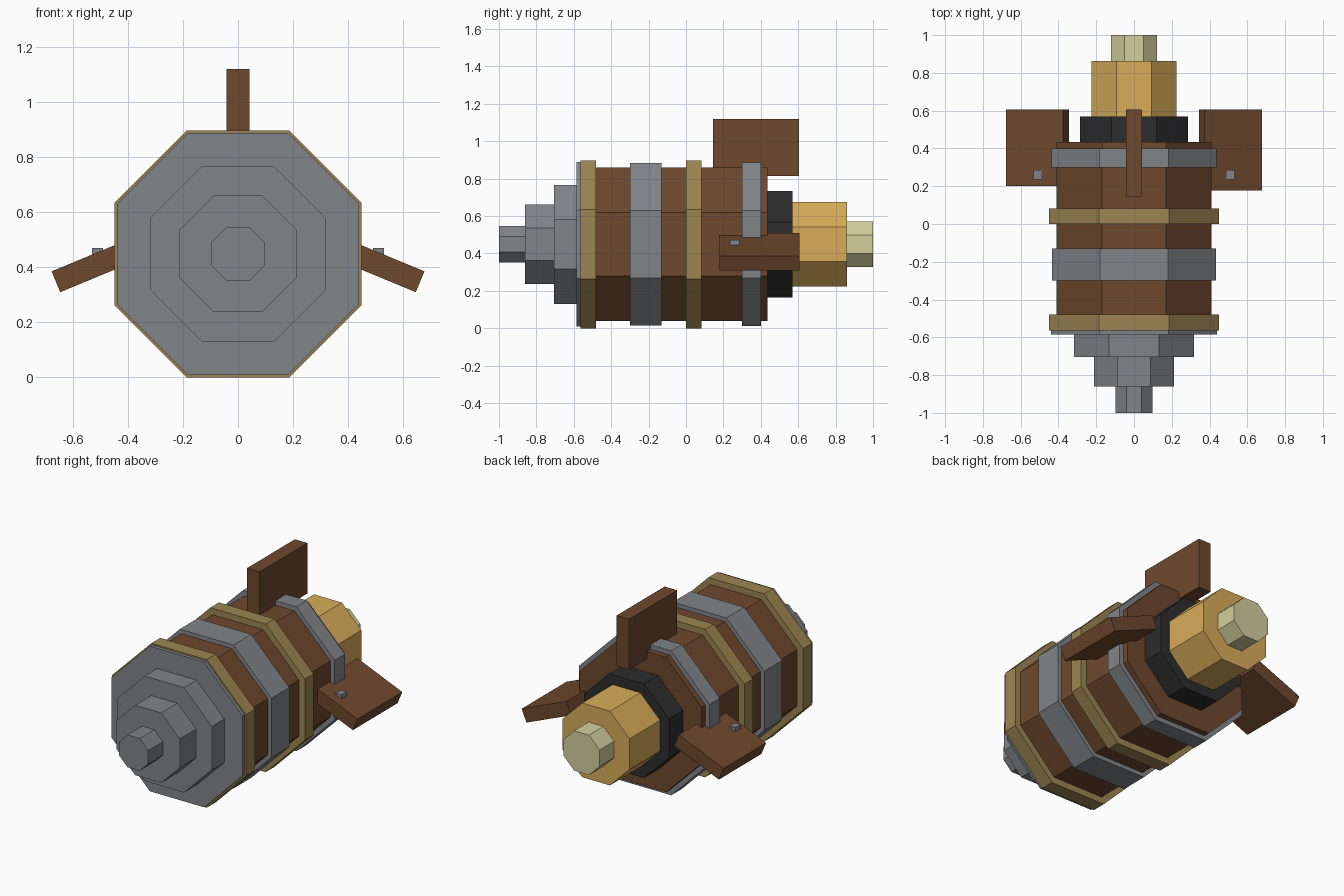
import bpy, math
from mathutils import Matrix, Vector

if "Cube" in bpy.data.objects:
    bpy.data.objects.remove(bpy.data.objects["Cube"])

CZ = 0.449  # height of the barrel axis


def material(name, r, g, b):
    lin = [((c / 255 + 0.055) / 1.055) ** 2.4 for c in (r, g, b)]
    m = bpy.data.materials.new(name)
    m.diffuse_color = (*lin, 1)
    m.use_nodes = True
    m.node_tree.nodes["Principled BSDF"].inputs["Base Color"].default_value = m.diffuse_color
    return m


wood = material("brown wood", 110, 72, 46)
steel = material("grey steel", 129, 133, 137)
brass = material("dull brass", 156, 133, 81)
black = material("black iron", 45, 45, 46)
orange = material("orange flame", 216, 172, 89)
pale = material("pale flame", 212, 208, 159)


def octagon(name, y0, y1, apothem, mat):
    """Eight-sided prism along y with a flat top."""
    bpy.ops.mesh.primitive_cylinder_add(
        vertices=8, radius=apothem / math.cos(math.pi / 8), depth=y1 - y0)
    ob = bpy.context.object
    ob.name = name
    ob.data.transform(Matrix.Rotation(math.pi / 2, 4, 'X')
                      @ Matrix.Rotation(math.pi / 8, 4, 'Z'))
    ob.location = (0, (y0 + y1) / 2, CZ)
    ob.data.materials.append(mat)
    return ob


def box(name, center, size, mat, tilt=0):
    bpy.ops.mesh.primitive_cube_add(size=1)
    ob = bpy.context.object
    ob.name = name
    ob.data.transform(Matrix.Diagonal(Vector((*size, 1))))
    ob.location = center
    ob.rotation_euler = (0, tilt, 0)
    ob.data.materials.append(mat)
    return ob


# Stepped nose, barrel, hoops and exhaust, front to back
for part in [
    ("nose_tip", -1.0, -0.86, 0.098, steel),
    ("nose_middle", -0.86, -0.705, 0.212, steel),
    ("nose_base", -0.705, -0.585, 0.318, steel),
    ("front_plate", -0.585, -0.52, 0.440, steel),
    ("front_brass_hoop", -0.565, -0.48, 0.449, brass),
    ("barrel", -0.50, 0.435, 0.41, wood),
    ("middle_steel_band", -0.30, -0.13, 0.435, steel),
    ("rear_brass_hoop", 0.0, 0.083, 0.449, brass),
    ("rear_steel_band", 0.30, 0.40, 0.438, steel),
    ("nozzle", 0.435, 0.57, 0.285, black),
    ("flame", 0.57, 0.862, 0.225, orange),
    ("flame_tip", 0.862, 1.0, 0.121, pale),
]:
    octagon(*part)

# Upright fin
box("top_fin", (0, 0.375, 0.967), (0.084, 0.46, 0.306), wood)

# Drooping side fins with a small steel stud on each
for side, tag, y0 in ((1, "right", 0.178), (-1, "left", 0.2)):
    box(tag + "_fin", (side * 0.511, (y0 + 0.607) / 2, 0.41),
        (0.326, 0.607 - y0, 0.082), wood, side * math.radians(22.5))
    box(tag + "_stud", (side * 0.511, 0.26, 0.445), (0.04, 0.05, 0.052), steel)
